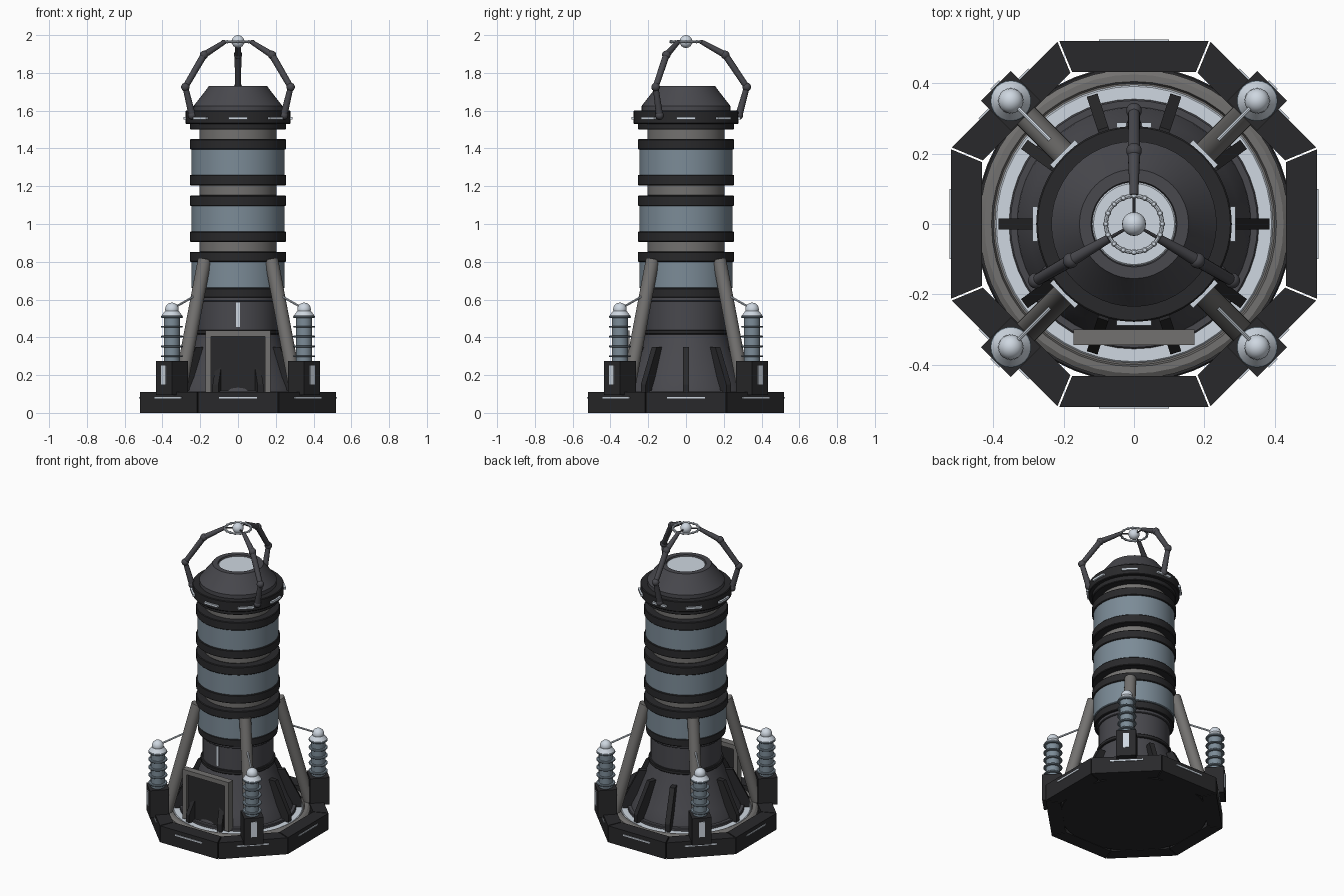
import bpy, bmesh
from math import pi, sin, cos, radians
from mathutils import Vector, Matrix

if "Cube" in bpy.data.objects:
    bpy.data.objects.remove(bpy.data.objects["Cube"])


def mat(name, c):
    m = bpy.data.materials.new(name)
    m.diffuse_color = (*c, 1)
    m.use_nodes = True
    m.node_tree.nodes["Principled BSDF"].inputs["Base Color"].default_value = m.diffuse_color
    return m


BLACK = mat("black", (0.022, 0.022, 0.024))
IRON = mat("iron", (0.065, 0.065, 0.075))
STEEL = mat("steel", (0.17, 0.165, 0.16))
GLASS = mat("glass", (0.2, 0.26, 0.31))
LIGHT = mat("light", (0.62, 0.68, 0.75))


def finish(name, bm, m, smooth=True):
    bmesh.ops.recalc_face_normals(bm, faces=bm.faces)
    me = bpy.data.meshes.new(name)
    bm.to_mesh(me)
    bm.free()
    ob = bpy.data.objects.new(name, me)
    bpy.context.collection.objects.link(ob)
    me.materials.append(m)
    if smooth:
        bpy.ops.object.select_all(action='DESELECT')
        bpy.context.view_layer.objects.active = ob
        ob.select_set(True)
        bpy.ops.object.shade_smooth_by_angle(angle=radians(30))
    return ob


def lathe(name, prof, m, at=(0, 0, 0), n=48):
    """Revolve (radius, z) points around z, capping open ends."""
    bm = bmesh.new()
    rings = [[bm.verts.new((at[0] + r * cos(2 * pi * i / n), at[1] + r * sin(2 * pi * i / n), at[2] + z))
              for i in range(n)] for r, z in prof]
    for a, b in zip(rings, rings[1:]):
        for i in range(n):
            j = (i + 1) % n
            bm.faces.new((a[i], a[j], b[j], b[i]))
    bm.faces.new(rings[0])
    bm.faces.new(rings[-1])
    return finish(name, bm, m)


def drum(name, r, z0, z1, m, at=(0, 0, 0), bev=0.004, n=48):
    return lathe(name, [(r - bev, z0), (r, z0 + bev), (r, z1 - bev), (r - bev, z1)], m, at, n)


def rod(name, p, q, r1, r2, m, n=16):
    p, q = Vector(p), Vector(q)
    bm = bmesh.new()
    rot = (q - p).to_track_quat('Z', 'Y').to_matrix().to_4x4()
    bmesh.ops.create_cone(bm, cap_ends=True, segments=n, radius1=r1, radius2=r2, depth=(q - p).length,
                          matrix=Matrix.Translation((p + q) / 2) @ rot)
    return finish(name, bm, m)


def ball(name, p, r, m, n=20):
    bm = bmesh.new()
    bmesh.ops.create_uvsphere(bm, u_segments=n, v_segments=n // 2, radius=r, matrix=Matrix.Translation(p))
    return finish(name, bm, m)


def box(name, size, loc, m, ang=0):
    """Box placed in a frame turned by ang about the z axis (local x = outward)."""
    bm = bmesh.new()
    bmesh.ops.create_cube(bm, size=1, matrix=Matrix.Rotation(ang, 4, 'Z') @ Matrix.Translation(loc)
                          @ Matrix.Diagonal((*size, 1)))
    return finish(name, bm, m, False)


def prism(name, pts, offset, m, ang=0):
    """Extrude a polygon by an offset, turned about z."""
    bm = bmesh.new()
    f = bm.faces.new([bm.verts.new(p) for p in pts])
    ext = bmesh.ops.extrude_face_region(bm, geom=[f])
    bmesh.ops.translate(bm, vec=offset, verts=[v for v in ext['geom'] if isinstance(v, bmesh.types.BMVert)])
    bmesh.ops.transform(bm, matrix=Matrix.Rotation(ang, 4, 'Z'), verts=bm.verts)
    return finish(name, bm, m, False)


def polar(r, a, z):
    return (r * cos(a), r * sin(a), z)


# Octagonal base: eight separate curb blocks with light strips
for i in range(8):
    a = i * pi / 4
    ho, hi = 0.52 * 0.4142 - 0.003, 0.432 * 0.4142 - 0.003
    prism("base_block", [(0.432, -hi, 0), (0.52, -ho, 0), (0.52, ho, 0), (0.432, hi, 0)], (0, 0, 0.11), BLACK, a)
    box("base_light", (0.008, 0.2, 0.009), (0.521, 0, 0.08), LIGHT, a)

# Floor plate and stepped rings
drum("floor_plate", 0.45, 0.002, 0.075, BLACK)
lathe("floor_outer_ring", [(0.44, 0.06), (0.44, 0.095), (0.425, 0.105), (0.405, 0.105), (0.4, 0.09)], STEEL)
drum("floor_light_ring", 0.395, 0.07, 0.097, LIGHT)
drum("floor_inner_ring", 0.355, 0.07, 0.115, IRON)

# Flared foot with ten sloping fins
lathe("foot_cone", [(0.335, 0.1), (0.33, 0.13), (0.30, 0.19), (0.24, 0.35), (0.215, 0.42)], IRON)
for i in range(10):
    prism("foot_fin", [(0.25, -0.016, 0.1), (0.385, -0.016, 0.1), (0.385, -0.016, 0.15),
                       (0.285, -0.016, 0.35), (0.22, -0.016, 0.35)], (0, 0.032, 0), BLACK, i * pi / 5)

# Column: lower drum, then glass chambers between collars
drum("lower_collar", 0.228, 0.415, 0.44, BLACK)
drum("lower_drum", 0.215, 0.42, 0.61, IRON)
drum("lower_drum_lip", 0.225, 0.59, 0.615, IRON)
drum("glass_seat", 0.242, 0.61, 0.66, BLACK)
drum("glass_chamber", 0.247, 0.66, 0.805, GLASS)
drum("collar", 0.255, 0.80, 0.853, BLACK)
for z in (0.85, 1.15):
    drum("neck", 0.205, z, z + 0.06, STEEL)
    drum("collar", 0.255, z + 0.055, z + 0.11, BLACK)
    drum("glass_chamber", 0.247, z + 0.105, z + 0.25, GLASS)
    drum("collar", 0.255, z + 0.245, z + 0.30, BLACK)
drum("top_neck", 0.205, 1.44, 1.51, STEEL)
box("drum_front_light", (0.012, 0.02, 0.13), (0.215, 0, 0.52), LIGHT, -pi / 2)

# Cap with lit rim and glowing opening
drum("cap_underside", 0.255, 1.50, 1.535, BLACK)
drum("cap_rim", 0.278, 1.53, 1.60, BLACK)
lathe("cap_dome", [(0.235, 1.595), (0.235, 1.625), (0.165, 1.715), (0.155, 1.73),
                   (0.122, 1.73), (0.118, 1.715)], IRON)
drum("cap_opening", 0.119, 1.70, 1.722, LIGHT)
for i in range(8):
    box("cap_light", (0.014, 0.1, 0.014), (0.281, 0, 1.56), LIGHT, i * pi / 4)

# Three jointed claws holding a ring and ball
for k in range(3):
    a = radians(90 + 120 * k)
    pts = [polar(r, a, z) for r, z in ((0.28, 1.575), (0.322, 1.725), (0.208, 1.895), (0.08, 1.965))]
    for p, q, r1, r2 in zip(pts, pts[1:], (0.019, 0.016, 0.018), (0.015, 0.018, 0.012)):
        rod("claw_segment", p, q, r1, r2, IRON)
    for p in pts[:3]:
        ball("claw_joint", p, 0.023, IRON, 14)
    rod("claw_needle", pts[3], (0, 0, 1.965), 0.005, 0.004, IRON, 8)
ball("top_ball", (0, 0, 1.966), 0.034, LIGHT)
bpy.ops.mesh.primitive_torus_add(location=(0, 0, 1.965), major_radius=0.08, minor_radius=0.006,
                                 major_segments=32, minor_segments=8)
bpy.context.object.name = "top_ring"
bpy.context.object.data.materials.append(LIGHT)
for i in range(16):
    ball("ring_bead", polar(0.08, i * pi / 8, 1.965), 0.009, LIGHT, 10)

# Four diagonal pylons: strut, block, insulator stack and ball
for k in range(4):
    a = pi / 4 + k * pi / 2
    R = 0.35 * 2 ** 0.5
    x, y, _ = polar(R, a, 0)
    rod("strut", polar(0.44, a, 0.1), polar(0.25, a, 0.81), 0.036, 0.036, STEEL, 24)
    box("pylon_block", (0.12, 0.12, 0.18), (R, 0, 0.185), BLACK, a)
    box("pylon_light", (0.008, 0.036, 0.1), (R + 0.061, 0, 0.2), LIGHT, a)
    drum("insulator_core", 0.043, 0.27, 0.52, GLASS, (x, y, 0), n=24)
    for i in range(5):
        drum("insulator_disc", 0.058, 0.295 + i * 0.052, 0.305 + i * 0.052, GLASS, (x, y, 0), 0.003, 24)
    lathe("insulator_cap", [(0.055, 0.505), (0.055, 0.515), (0.036, 0.54)], LIGHT, (x, y, 0), 24)
    ball("pylon_ball", (x, y, 0.548), 0.036, LIGHT)
    rod("pylon_wire", (x, y, 0.55), polar(0.31, a, 0.625), 0.006, 0.006, LIGHT, 8)

# Front hatch: panel inside a frame
for s in (-1, 1):
    box("hatch_post", (0.03, 0.045, 0.33), (s * 0.157, -0.322, 0.27), STEEL)
box("hatch_lintel", (0.344, 0.045, 0.03), (0, -0.322, 0.42), STEEL)
box("hatch_panel", (0.29, 0.02, 0.31), (0, -0.318, 0.255), BLACK)
